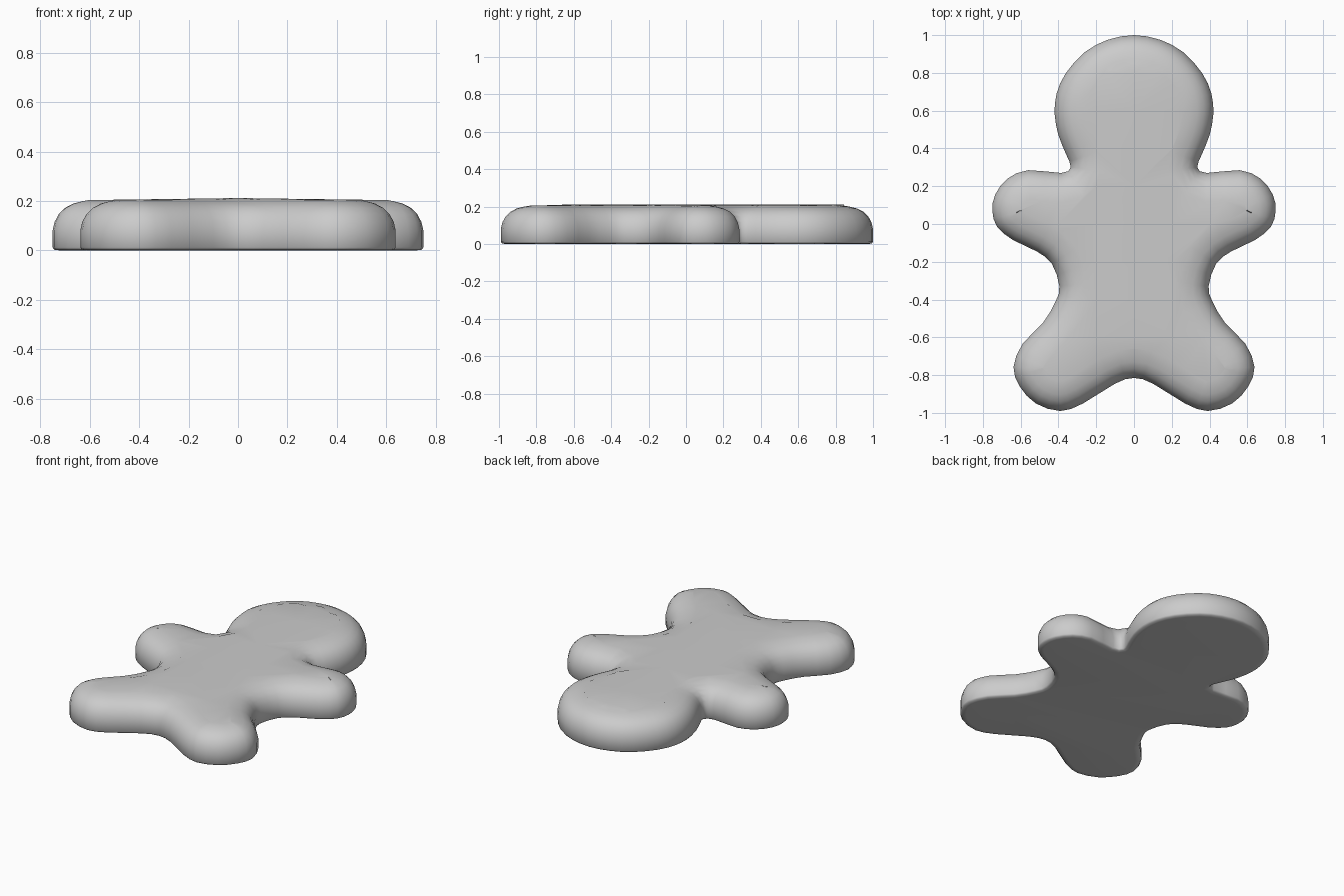
import bpy, bmesh, math
from mathutils import Vector

cube = bpy.data.objects.get("Cube")
if cube:
    bpy.data.objects.remove(cube)

# Left half of the biscuit outline, from crown to crotch
HALF = [(0, 1), (.14, .975), (.26, .91), (.36, .8), (.41, .69), (.42, .58),
        (.4, .47), (.36, .37), (.335, .3), (.385, .27), (.56, .285),
        (.67, .24), (.735, .155), (.75, .07), (.725, -.015), (.64, -.085),
        (.515, -.145), (.435, -.21), (.395, -.33), (.415, -.41), (.48, -.52),
        (.59, -.635), (.638, -.757), (.605, -.86), (.52, -.95), (.39, -.99),
        (.27, -.95), (.1, -.845), (0, -.815)]

# Edge section: (inset from outline, height)
SECTION = [(.035, 0), (.008, .002), (0, .012), (0, .08), (.008, .115),
           (.025, .147), (.05, .172), (.085, .19), (.125, .2), (.155, .205)]


def smooth_loop(points, steps):
    """Closed spline through the points."""
    result = []
    n = len(points)
    for i in range(n):
        a, b, c, d = (points[(i + k) % n] for k in (-1, 0, 1, 2))
        for s in range(steps):
            t = s / steps
            result.append(b + (c - a) * t / 2
                          + (a * 2 - b * 5 + c * 4 - d) * t ** 2 / 2
                          + (b * 3 - a - c * 3 + d) * t ** 3 / 2)
    return result


def inward_normals(loop):
    """Unit normals pointing into a clockwise outline."""
    n = len(loop)
    normals = []
    for i in range(n):
        tangent = (loop[(i + 1) % n] - loop[i - 1]).normalized()
        normals.append(Vector((tangent.y, -tangent.x)))
    return normals


def make_material(name, value):
    mat = bpy.data.materials.new(name)
    mat.use_nodes = True
    color = (value, value, value, 1)
    mat.diffuse_color = color
    mat.node_tree.nodes["Principled BSDF"].inputs["Base Color"].default_value = color
    return mat


# Mirror the half outline and loft the rounded edge section around it
half = [Vector(p) for p in HALF]
mirrored = [Vector((-p.x, p.y)) for p in reversed(half[1:-1])]
outline = smooth_loop(half + mirrored, 2)
normals = inward_normals(outline)

bm = bmesh.new()
rings = []
for inset, z in SECTION:
    rings.append([bm.verts.new((*(p + nrm * inset), z))
                  for p, nrm in zip(outline, normals)])
count = len(outline)
for low, high in zip(rings, rings[1:]):
    for i in range(count):
        j = (i + 1) % count
        bm.faces.new((low[i], low[j], high[j], high[i]))

# Flat underside and top
bm.faces.new(rings[0])
top = bm.faces.new(rings[-1])
bmesh.ops.recalc_face_normals(bm, faces=bm.faces)

# Slice the top along the body and dome it gently
for axis, stops in ((0, (-.4, -.2, 0, .2, .4)),
                    (1, (-.6, -.4, -.2, 0, .2, .4, .6, .8))):
    for stop in stops:
        point, normal = Vector(), Vector()
        point[axis], normal[axis] = stop, 1
        caps = [f for f in bm.faces if all(v.co.z > .204 for v in f.verts)]
        geom = caps + list({e for f in caps for e in f.edges})
        geom += list({v for f in caps for v in f.verts})
        bmesh.ops.bisect_plane(bm, geom=geom, plane_co=point, plane_no=normal)
for v in bm.verts:
    if v.co.z > .204 and not any(e.other_vert(v).co.z < .204 for e in v.link_edges):
        v.co.z += .007 * max(0, 1 - abs(v.co.x) / .5)

mesh = bpy.data.meshes.new("biscuit_body")
bm.to_mesh(mesh)
bm.free()
body = bpy.data.objects.new("biscuit_body", mesh)
bpy.context.collection.objects.link(body)
mesh.materials.append(make_material("plain grey", .6))

bpy.context.view_layer.objects.active = body
body.select_set(True)
bpy.ops.object.shade_smooth_by_angle(angle=math.radians(50))
